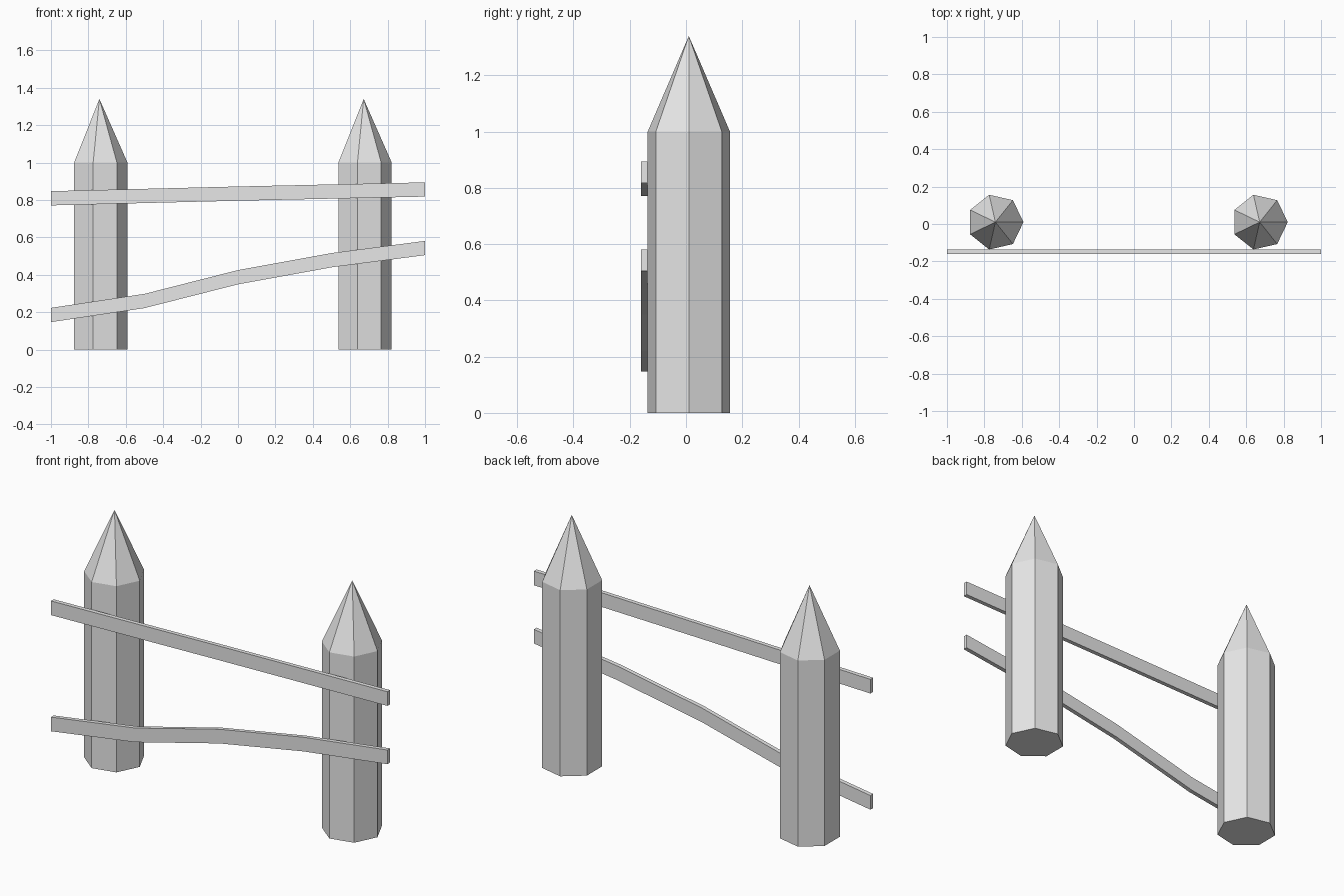
import bpy, bmesh
from math import cos, sin, tau

cube = bpy.data.objects.get("Cube")
if cube:
    bpy.data.objects.remove(cube, do_unlink=True)

grey = bpy.data.materials.new("plain_grey")
grey.use_nodes = True
grey.diffuse_color = (0.8, 0.8, 0.8, 1)
grey.node_tree.nodes["Principled BSDF"].inputs["Base Color"].default_value = (0.8, 0.8, 0.8, 1)


def finish(bm, name, location):
    """Turn a bmesh into a flat-shaded grey object."""
    bmesh.ops.recalc_face_normals(bm, faces=bm.faces)
    mesh = bpy.data.meshes.new(name)
    bm.to_mesh(mesh)
    bm.free()
    mesh.materials.append(grey)
    obj = bpy.data.objects.new(name, mesh)
    obj.location = location
    bpy.context.collection.objects.link(obj)


def post(name, x, radius=0.15, sides=7, shoulder=1.0, peak=1.34):
    """Seven-sided stake with a pointed top, one corner towards +x."""
    bm = bmesh.new()
    angles = [tau * i / sides for i in range(sides)]
    low, high = ([bm.verts.new((radius * cos(a), radius * sin(a), z)) for a in angles]
                 for z in (0, shoulder))
    tip = bm.verts.new((0, 0, peak))
    bm.faces.new(low)
    for i in range(sides):
        j = (i + 1) % sides
        bm.faces.new((low[i], low[j], high[j], high[i]))
        bm.faces.new((high[i], high[j], tip))
    finish(bm, name, (x, 0.01, 0))


def rail(name, path, height=0.076, thickness=0.023):
    """Thin plank whose lower edge follows (x, z) points."""
    bm = bmesh.new()
    rings = []
    for x, z in path:
        rings.append([bm.verts.new((x, y, h)) for y, h in (
            (0, z), (thickness, z), (thickness, z + height), (0, z + height))])
    for a, b in zip(rings, rings[1:]):
        for i in range(4):
            j = (i + 1) % 4
            bm.faces.new((a[i], a[j], b[j], b[i]))
    bm.faces.new(rings[0])
    bm.faces.new(rings[-1])
    finish(bm, name, (0, -0.16, 0))


# Upright stakes
post("right_post", -0.741)
post("left_post", 0.672)

# Rails nailed across the front
rail("upper_rail", [(-1, 0.771), (0, 0.796), (1, 0.818)])
rail("lower_rail", [(-1, 0.147), (-0.5, 0.222), (0, 0.349), (0.5, 0.44), (1, 0.505)])
